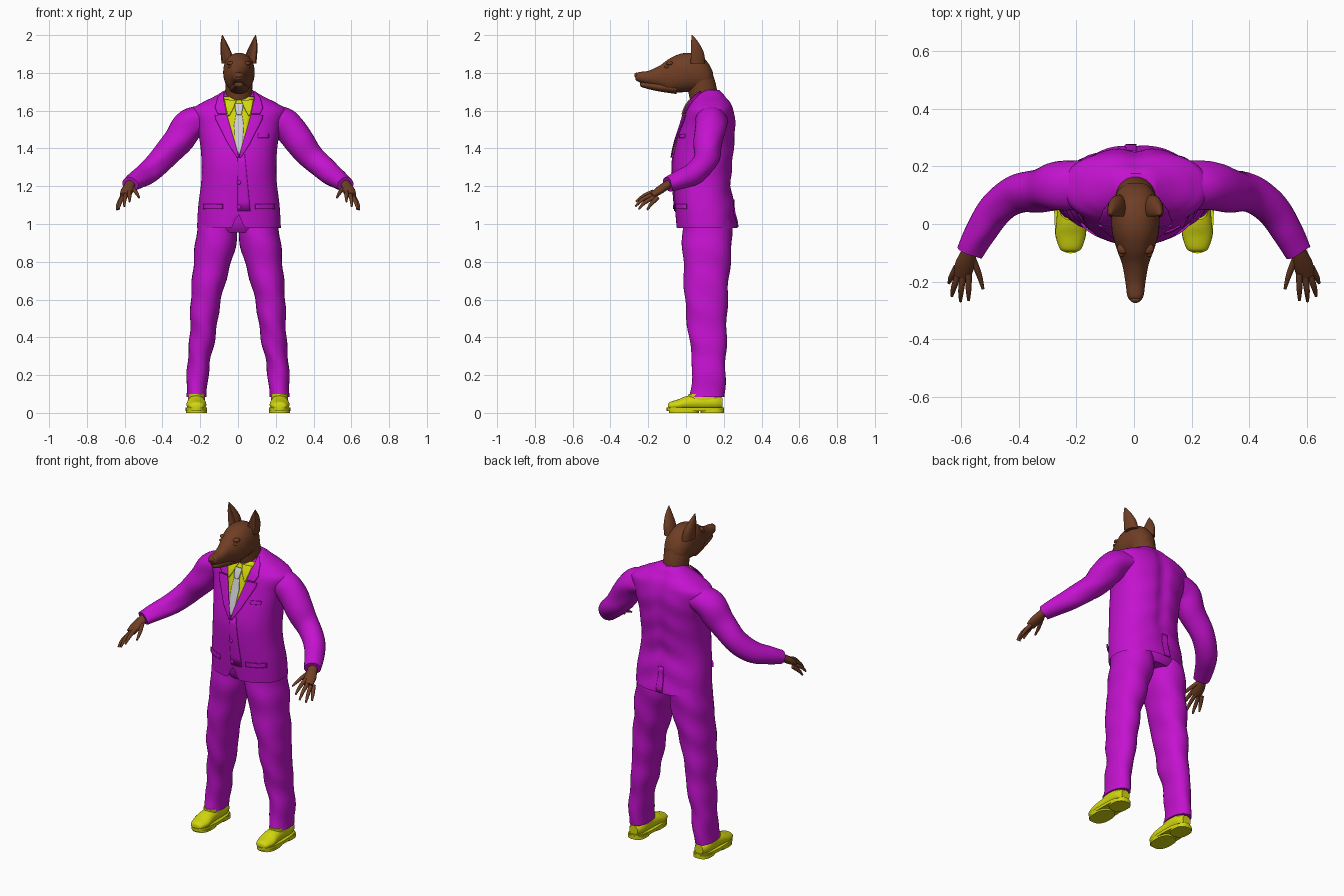
import bpy, bmesh, math
from mathutils import Vector, Matrix
from mathutils.bvhtree import BVHTree

cube = bpy.data.objects.get("Cube")
if cube:
    bpy.data.objects.remove(cube)


def material(name, r, g, b):
    m = bpy.data.materials.new(name)
    m.use_nodes = True
    m.diffuse_color = (r, g, b, 1)
    m.node_tree.nodes["Principled BSDF"].inputs["Base Color"].default_value = (r, g, b, 1)
    return m


PURPLE = material("purple cloth", 0.55, 0.006, 0.62)
YELLOW = material("yellow", 0.65, 0.68, 0.004)
BROWN = material("brown fur", 0.16, 0.048, 0.018)
SILVER = material("silver tie", 0.62, 0.62, 0.66)
CX = 0.005          # slight sideways offset of the upper body
X, Y, Z = Vector((1, 0, 0)), Vector((0, 1, 0)), Vector((0, 0, 1))
made = []


def finish(name, bm, mat):
    bmesh.ops.recalc_face_normals(bm, faces=bm.faces)
    me = bpy.data.meshes.new(name)
    bm.to_mesh(me)
    me.materials.append(mat)
    ob = bpy.data.objects.new(name, me)
    bpy.context.scene.collection.objects.link(ob)
    made.append(ob)
    return ob


def spline(pts, steps):
    """Smooth curve through tuples of any length."""
    pts = [Vector(p) for p in pts]
    out = []
    for i in range(len(pts) - 1):
        p0, p1, p2, p3 = pts[max(i - 1, 0)], pts[i], pts[i + 1], pts[min(i + 2, len(pts) - 1)]
        for k in range(steps):
            t = k / steps
            out.append(p1 + (p2 - p0) * (t / 2) + (p0 * 2 - p1 * 5 + p2 * 4 - p3) * (t * t / 2)
                       + (p1 * 3 - p0 - p2 * 3 + p3) * (t ** 3 / 2))
    return out + [pts[-1]]


def loft(name, sections, mat, axis=None, segs=24, steps=4, power=2.0, warp=None, caps=(True, True)):
    """Sections are (x, y, z, radius across, radius up); axis None follows the path."""
    rows = spline(sections, steps)
    mids = [Vector(r[:3]) for r in rows]
    bm = bmesh.new()
    rings = []
    for i, r in enumerate(rows):
        n = axis or mids[min(i + 1, len(mids) - 1)] - mids[max(i - 1, 0)]
        n = n.normalized()
        u = Z.cross(n)
        u = X if u.length < 0.01 else u.normalized()
        v = n.cross(u)
        ring = []
        for k in range(segs):
            a = math.tau * k / segs
            c, s = math.cos(a), math.sin(a)
            co = mids[i] + u * (max(r[3], 0.001) * math.copysign(abs(c) ** (2 / power), c)) \
                + v * (max(r[4], 0.001) * math.copysign(abs(s) ** (2 / power), s))
            if warp:
                warp(co, a, i / (len(rows) - 1))
            ring.append(bm.verts.new(co))
        rings.append(ring)
    for lo, hi in zip(rings, rings[1:]):
        for k in range(segs):
            bm.faces.new((lo[k], lo[(k + 1) % segs], hi[(k + 1) % segs], hi[k]))
    for ring, cap in zip((rings[0], rings[-1]), caps):
        if cap:
            bm.faces.new(ring)
    bmesh.ops.remove_doubles(bm, verts=bm.verts, dist=0.0002)
    return finish(name, bm, mat)


def ball(name, centre, size, mat):
    bm = bmesh.new()
    bmesh.ops.create_uvsphere(bm, u_segments=16, v_segments=10, radius=1,
                              matrix=Matrix.Translation(centre) @ Matrix.Diagonal((*size, 1)))
    return finish(name, bm, mat)


# Jacket body: notched front hem and a shallow groove down the back
def jacket_shape(co, a, t):
    if math.sin(a) < 0:
        co.z = max(co.z, 1.06 - abs(co.x) * 2.4)
    else:
        co.y -= 0.014 * math.exp(-((co.x - CX) / 0.035) ** 2) * math.sin(math.pi * t)
        co.y += 0.004 * math.sin(co.z * 45 + abs(co.x) * 20) * math.sin(a) * (1 - t)


profile = [(0.98, -0.05, 0.27, 0.222), (1.1, -0.06, 0.255, 0.215), (1.22, -0.07, 0.24, 0.2),
           (1.32, -0.072, 0.25, 0.198), (1.42, -0.055, 0.258, 0.205), (1.52, -0.025, 0.264, 0.225),
           (1.6, 0, 0.255, 0.25), (1.64, 0.02, 0.24, 0.2), (1.67, 0.04, 0.215, 0.14),
           (1.695, 0.065, 0.195, 0.095), (1.71, 0.09, 0.175, 0.07)]
jacket = loft("jacket_body", [(CX, (f + b) / 2, z, w, (b - f) / 2) for z, f, b, w in profile],
              PURPLE, Z, 96, 6, 2.3, jacket_shape, (False, True))
bm = bmesh.new()
bm.from_mesh(jacket.data)
surface = BVHTree.FromBMesh(bm)
bm.free()


def plate(name, rows, mat, lift, side=1, back=False):
    """Thin panel laid on the jacket; rows are (z, inner x, outer x)."""
    bm = bmesh.new()
    grid = []
    for z, x0, x1 in spline(rows, 1) if len(rows) > 8 else [
            Vector(p).lerp(Vector(q), k / 6) for p, q in zip(rows, rows[1:]) for k in range(7)]:
        line = []
        for k in range(7):
            x = CX + side * (x0 + (x1 - x0) * k / 6)
            hit, n, _, _ = surface.ray_cast(Vector((x, 1 if back else -1, z)), -Y if back else Y)
            if hit is None:
                hit, n, _, _ = surface.find_nearest(Vector((x, 0.25 if back else -0.05, z)))
            line.append(bm.verts.new(hit + n * lift))
        grid.append(line)
    for a, b in zip(grid, grid[1:]):
        for k in range(6):
            bm.faces.new((a[k], a[k + 1], b[k + 1], b[k]))
    bmesh.ops.remove_doubles(bm, verts=bm.verts, dist=0.0002)
    ob = finish(name, bm, mat)
    mod = ob.modifiers.new("thickness", 'SOLIDIFY')
    mod.thickness, mod.offset = 0.007, 0
    return ob


# Shirt front, tie and jacket details
plate("shirt_front", [(1.37, -0.004, 0.004), (1.5, -0.048, 0.048), (1.6, -0.07, 0.07), (1.67, -0.08, 0.08)], YELLOW, 0.003)
plate("tie_blade", [(1.372, -0.003, 0.003), (1.41, -0.018, 0.018), (1.52, -0.025, 0.025), (1.59, -0.014, 0.014)], SILVER, 0.008)
plate("tie_knot", [(1.575, -0.013, 0.013), (1.605, -0.02, 0.02), (1.63, -0.022, 0.022)], SILVER, 0.014)
plate("front_overlap", [(1.07, -0.008, 0.06), (1.37, -0.008, 0.03)], PURPLE, 0.002)
plate("back_vent_fold", [(0.985, -0.035, 0.003), (1.13, -0.03, 0.003)], PURPLE, 0.003, back=True)
plate("breast_pocket", [(1.455, 0.1, 0.155), (1.475, 0.1, 0.155)], PURPLE, 0.002)
for z in (1.09, 1.22):
    hit = surface.ray_cast(Vector((CX, -1, z)), Y)[0]
    ball("jacket_button", hit - Y * 0.006, (0.011, 0.005, 0.011), PURPLE)
for s, side in ((1, "left"), (-1, "right")):
    plate(side + "_lapel", [(1.35, 0, 0.01), (1.42, 0.018, 0.055), (1.55, 0.056, 0.12), (1.575, 0.062, 0.125)], PURPLE, 0.01, s)
    plate(side + "_jacket_collar", [(1.58, 0.063, 0.11), (1.61, 0.07, 0.125), (1.66, 0.08, 0.11), (1.69, 0.075, 0.085)], PURPLE, 0.009, s)
    plate(side + "_pocket_flap", [(1.08, 0.085, 0.185), (1.105, 0.085, 0.185)], PURPLE, 0.005, s)
    plate(side + "_collar_point", [(1.57, 0.05, 0.056), (1.61, 0.028, 0.068), (1.65, 0.012, 0.075)], YELLOW, 0.011, s)
tilt = Vector((0, -0.49, 0.87))
loft("shirt_collar", [(CX, 0.09, 1.655, 0.08, 0.09), (CX, 0.078, 1.678, 0.076, 0.084)], YELLOW, tilt, 32)

# Trousers, sleeves, hands and shoes
loft("trouser_seat", [(0, 0.115, 0.955, 0.15, 0.115), (0, 0.113, 1.0, 0.195, 0.135), (0, 0.1, 1.09, 0.195, 0.13)], PURPLE, Z, 40)


def cloth_folds(co, a, t):
    co.y += 0.004 * math.sin(co.z * 30 + a * 2)
    co.x += 0.003 * math.sin(co.z * 38 + a)


finger_table = {
    "index_finger": ((0.574, -0.17, 1.172), (0.574, -0.225, 1.148), (0.574, -0.265, 1.118)),
    "middle_finger": ((0.592, -0.17, 1.158), (0.6, -0.23, 1.13), (0.602, -0.268, 1.092)),
    "ring_finger": ((0.607, -0.165, 1.145), (0.625, -0.22, 1.112), (0.632, -0.25, 1.078)),
    "little_finger": ((0.615, -0.15, 1.14), (0.634, -0.185, 1.105), (0.642, -0.205, 1.075)),
    "thumb": ((0.562, -0.115, 1.195), (0.538, -0.175, 1.165), (0.524, -0.225, 1.14)),
}
for s, side in ((1, "left"), (-1, "right")):
    def flip(sections):
        return [(p[0] * s, *p[1:]) for p in sections]

    loft(side + "_trouser_leg", flip([
        (0.22, 0.112, 0.085, 0.054, 0.093), (0.21, 0.122, 0.25, 0.059, 0.088), (0.188, 0.115, 0.4, 0.068, 0.1),
        (0.17, 0.107, 0.6, 0.08, 0.113), (0.135, 0.11, 0.8, 0.1, 0.125), (0.113, 0.113, 0.93, 0.11, 0.133),
        (0.108, 0.11, 1.02, 0.1, 0.128)]), PURPLE, Z, 32, 6, 2.2, cloth_folds)
    loft(side + "_sleeve", flip([
        (0.16, 0.135, 1.56, 0.085, 0.068), (0.25, 0.13, 1.53, 0.085, 0.083), (0.32, 0.12, 1.44, 0.077, 0.08),
        (0.4, 0.105, 1.345, 0.066, 0.068), (0.48, 0.05, 1.272, 0.062, 0.06), (0.535, -0.03, 1.235, 0.053, 0.05),
        (0.57, -0.095, 1.21, 0.044, 0.04)]), PURPLE, None, 28, 6, 2, cloth_folds)
    loft(side + "_palm", flip([
        (0.562, -0.07, 1.225, 0.026, 0.022), (0.576, -0.11, 1.2, 0.029, 0.022),
        (0.588, -0.145, 1.175, 0.034, 0.021), (0.596, -0.18, 1.152, 0.03, 0.016)]), BROWN, None, 20)
    for finger, (a, b, c) in finger_table.items():
        loft(side + "_" + finger, flip([(*a, 0.012, 0.012), (*b, 0.01, 0.01), (*c, 0.005, 0.005)]), BROWN, None, 12)

    loft(side + "_shoe_upper", flip([
        (0.22, -0.096, 0.034, 0.022, 0.012), (0.22, -0.085, 0.037, 0.038, 0.021), (0.22, -0.04, 0.042, 0.052, 0.03),
        (0.22, 0, 0.05, 0.05, 0.038), (0.22, 0.06, 0.055, 0.046, 0.043), (0.22, 0.15, 0.055, 0.045, 0.042),
        (0.22, 0.192, 0.05, 0.028, 0.03)]), YELLOW, Y, 28)
    for part, cy, z0, z1, rx, ry in (("ankle", 0.095, 0.05, 0.1, 0.045, 0.082), ("sole", 0.05, 0.01, 0.028, 0.057, 0.152),
                                     ("ball", -0.01, 0, 0.012, 0.055, 0.08), ("heel", 0.14, 0, 0.02, 0.052, 0.062)):
        loft(side + "_shoe_" + part, flip([(0.22, cy, z0, rx, ry), (0.22, cy, z1, rx, ry)]), YELLOW, Z, 32, 1, 2.5)

# Head and neck
loft("neck", [(CX, 0.1, 1.6, 0.07, 0.065), (CX, 0.09, 1.69, 0.07, 0.076), (CX, 0.078, 1.76, 0.071, 0.075),
              (CX, 0.065, 1.83, 0.065, 0.062)], BROWN, Z, 32)
loft("skull_and_snout", [
    (CX, -0.268, 1.778, 0.016, 0.014), (CX, -0.25, 1.778, 0.028, 0.026), (CX, -0.2, 1.775, 0.035, 0.036),
    (CX, -0.14, 1.78, 0.046, 0.058), (CX, -0.09, 1.786, 0.064, 0.088), (CX, -0.03, 1.799, 0.081, 0.102),
    (CX, 0.03, 1.803, 0.083, 0.102), (CX, 0.08, 1.795, 0.076, 0.094), (CX, 0.12, 1.775, 0.058, 0.074),
    (CX, 0.142, 1.765, 0.03, 0.04)], BROWN, Y, 36, 5, 2.15)
loft("lower_jaw", [(CX, -0.243, 1.742, 0.013, 0.008), (CX, -0.23, 1.738, 0.023, 0.015),
                   (CX, -0.15, 1.727, 0.036, 0.024), (CX, -0.05, 1.718, 0.052, 0.03)], BROWN, Y)
ball("nose", (CX, -0.262, 1.787), (0.019, 0.012, 0.014), BROWN)


def ear_hollow(co, a, t):
    co.y += 0.045 * (1 - t) * max(0, -math.sin(a)) ** 4


for s, side in ((1, "left"), (-1, "right")):
    loft(side + "_ear", [(CX + s * x, y, z, rx, ry) for x, y, z, rx, ry in (
        (0.058, 0.05, 1.85, 0.034, 0.052), (0.068, 0.05, 1.905, 0.029, 0.045),
        (0.08, 0.042, 1.957, 0.017, 0.027), (0.088, 0.032, 2.0, 0.002, 0.003))], BROWN, Z, 28, 5, 2, ear_hollow)
    ball(side + "_eye", (CX + s * 0.047, -0.102, 1.832), (0.012, 0.012, 0.008), BROWN)
    ball(side + "_brow", (CX + s * 0.042, -0.085, 1.85), (0.022, 0.02, 0.011), BROWN)

# Smooth shading with sharp edges kept
bpy.ops.object.select_all(action='DESELECT')
for ob in made:
    ob.select_set(True)
bpy.context.view_layer.objects.active = jacket
bpy.ops.object.shade_smooth_by_angle(angle=math.radians(40))
